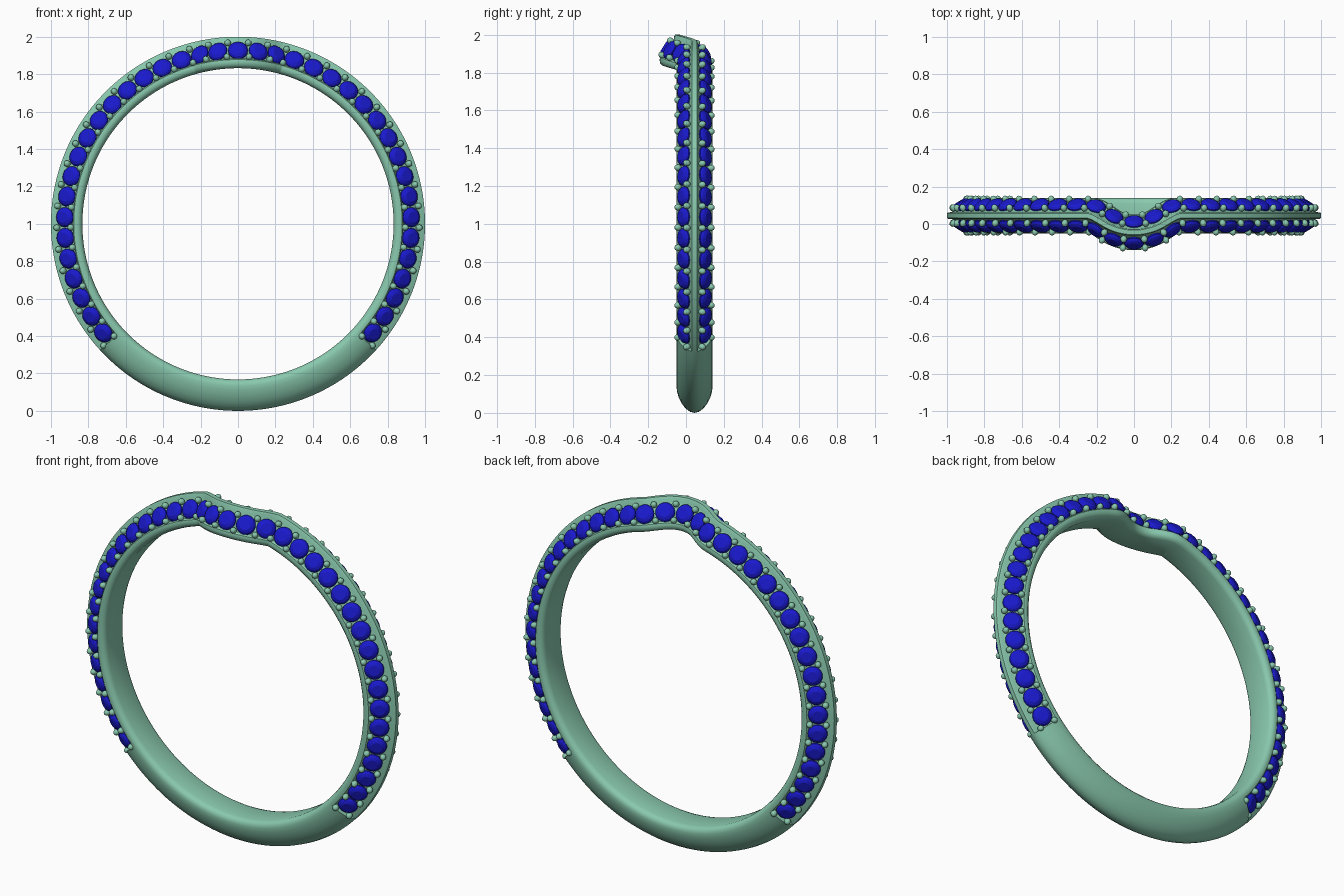
import bpy, bmesh, math
from mathutils import Vector, Matrix

if "Cube" in bpy.data.objects:
    bpy.data.objects.remove(bpy.data.objects["Cube"])

RM = 0.925            # reference radius of the sweep path
N_GEMS = 19           # gems on each side of the top one
END = math.radians(-42.5)


def material(name, rgb):
    m = bpy.data.materials.new(name)
    m.diffuse_color = (*rgb, 1)
    m.use_nodes = True
    m.node_tree.nodes["Principled BSDF"].inputs["Base Color"].default_value = m.diffuse_color
    return m


METAL = material("green_metal", (0.25, 0.58, 0.42))
BLUE = material("blue_gem", (0.01, 0.01, 0.62))


# Path: circle in XZ with a smooth bow towards -y at the top
def path(t):
    x, z = RM * math.cos(t), RM * math.sin(t)
    y = 0.045
    if z > 0 and abs(x) < 0.27:
        b = 0.225 - math.sqrt(0.27 ** 2 - x * x)
        k = 0.05
        h = max(k - abs(y - b), 0) / k
        y = min(y, b) - h * h * k / 4
    return Vector((x, y, 1 + z))


def frame(t):
    tan = (path(t + 1e-3) - path(t - 1e-3)).normalized()
    rad = Vector((math.cos(t), 0, math.sin(t)))
    return path(t), tan, rad, tan.cross(rad).normalized()


def at(t, w, r):
    p, _, rad, side = frame(t)
    return p + side * w + rad * (r - RM)


def finish(bm, name, mat, smooth=True):
    bmesh.ops.recalc_face_normals(bm, faces=bm.faces)
    me = bpy.data.meshes.new(name)
    bm.to_mesh(me)
    bm.free()
    me.materials.append(mat)
    ob = bpy.data.objects.new(name, me)
    bpy.context.collection.objects.link(ob)
    if smooth:
        bpy.ops.object.select_all(action='DESELECT')
        ob.select_set(True)
        bpy.context.view_layer.objects.active = ob
        bpy.ops.object.shade_smooth_by_angle(angle=math.radians(35))
    return ob


# Sweep a mirrored half profile (half width, radius) along the path
def sweep(name, half, t0, t1, n):
    prof = half + [(-w, r) for w, r in reversed(half) if w > 0]
    bm = bmesh.new()
    rings = []
    for i in range(n + 1):
        t = t0 + (t1 - t0) * i / n
        rings.append([bm.verts.new(at(t, w, r)) for w, r in prof])
    m = len(prof)
    for a, b in zip(rings, rings[1:]):
        for j in range(m):
            bm.faces.new((a[j], a[(j + 1) % m], b[(j + 1) % m], b[j]))
    bm.faces.new(rings[0])
    bm.faces.new(rings[-1])
    return finish(bm, name, METAL)


inner = [(0, 0.832), (0.065, 0.832), (0.082, 0.838), (0.092, 0.85), (0.095, 0.866)]
# Plain lower band with a pointed-oval section
sweep("plain_shank", inner + [(0.092, 0.89), (0.083, 0.92), (0.068, 0.95),
      (0.047, 0.977), (0.023, 0.994), (0, 1.0)], math.pi - END, 2 * math.pi + END, 64)
# Upper band: centre ridge, inner rails and slanted gem seats
sweep("gem_setting", inner + [(0.092, 0.878), (0.085, 0.883), (0.074, 0.884), (0.026, 0.96),
      (0.019, 0.972), (0.017, 0.994), (0.012, 1.0), (0, 1.0)], END, math.pi - END, 260)


# Angles evenly spaced by arc length along one gem row
def row_angles(w):
    t0, t1, n = math.pi / 2, math.radians(-39), 1500
    ts = [t0 + (t1 - t0) * i / n for i in range(n + 1)]
    ps = [at(t, w, RM) for t in ts]
    acc = [0]
    for a, b in zip(ps, ps[1:]):
        acc.append(acc[-1] + (b - a).length)
    out, i = [], 0
    for k in range(2 * N_GEMS + 1):       # gems on even, beads on odd slots
        goal = acc[-1] * k / (2 * N_GEMS)
        while i < n and acc[i] < goal - 1e-9:
            i += 1
        out.append(ts[i])
    out.append(t1 - math.radians(3.2))
    right = out[1:]
    return [math.pi - t for t in reversed(right)] + out


# Local frame of a slanted seat: x along row, y up the slope, z outward
def seat(t, s):
    _, tan, rad, side = frame(t)
    nor = (side * s * 0.85 + rad * 0.53).normalized()
    up = nor.cross(tan).normalized()
    m = Matrix((tan, up, nor)).transposed().to_4x4()
    m.translation = at(t, s * 0.057, 0.927)
    return m


def add_gem(bm, m, r=0.053, n=16):
    rings = []
    for k, h in ((0.56, 0.021), (0.84, 0.013), (1, 0.002), (1, -0.005)):
        rings.append([bm.verts.new(m @ Vector((r * k * math.cos(2 * math.pi * j / n),
                     r * k * math.sin(2 * math.pi * j / n), h))) for j in range(n)])
    tip = bm.verts.new(m @ Vector((0, 0, -0.04)))
    bm.faces.new(rings[0])
    for a, b in zip(rings, rings[1:]):
        for j in range(n):
            bm.faces.new((a[j], a[(j + 1) % n], b[(j + 1) % n], b[j]))
    for j in range(n):
        bm.faces.new((rings[-1][j], rings[-1][(j + 1) % n], tip))


# Gem rows and the bead prongs between gems, front and back
for label, s in (("front", -1), ("back", 1)):
    gems, beads = bmesh.new(), bmesh.new()
    for i, t in enumerate(row_angles(s * 0.057)):
        m = seat(t, s)
        if i % 2:
            add_gem(gems, m)
        else:
            for v in (-0.044, 0.044):
                bmesh.ops.create_uvsphere(
                    beads, u_segments=12, v_segments=8, radius=0.0175,
                    matrix=m @ Matrix.Translation((0, v, 0.008)) @ Matrix.Diagonal((1, 1, 1.15, 1)))
    finish(gems, label + "_gems", BLUE, False)
    finish(beads, label + "_bead_prongs", METAL)
